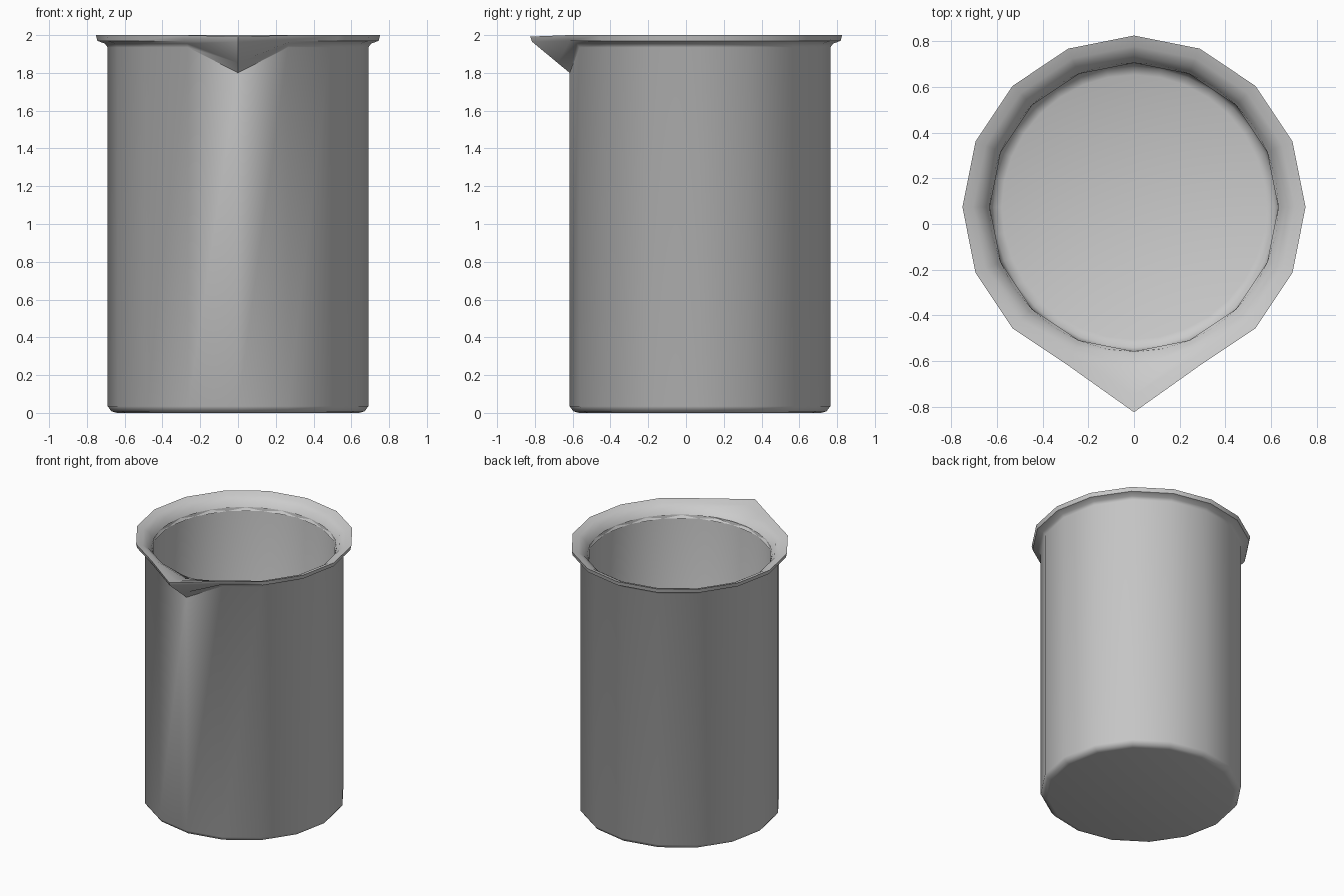
import bpy, bmesh, math

if "Cube" in bpy.data.objects:
    bpy.data.objects.remove(bpy.data.objects["Cube"])

CY = 0.074  # centre of the body in y; the spout balances it at the front


def lathe(name, profile, sides, cap_start=False, cap_end=False, adjust=None, angle=40):
    """Spin (radius, z) points round the vertical axis; adjust moves front points."""
    bm = bmesh.new()
    rings = []
    for k, (r, z) in enumerate(profile):
        ring = []
        for i in range(sides):
            a = 2 * math.pi * i / sides - math.pi / 2
            co = (r * math.cos(a), CY + r * math.sin(a), z)
            if i == 0 and adjust and k in adjust:
                co = (0, *adjust[k])
            ring.append(bm.verts.new(co))
        rings.append(ring)
    for lo, hi in zip(rings, rings[1:]):
        for i in range(sides):
            j = (i + 1) % sides
            bm.faces.new((lo[i], lo[j], hi[j], hi[i]))
    if cap_start:
        bm.faces.new(rings[0][::-1])
    if cap_end:
        bm.faces.new(rings[-1])
    mesh = bpy.data.meshes.new(name)
    bm.to_mesh(mesh)
    bm.free()
    ob = bpy.data.objects.new(name, mesh)
    bpy.context.collection.objects.link(ob)
    bpy.ops.object.select_all(action='DESELECT')
    bpy.context.view_layer.objects.active = ob
    ob.select_set(True)
    bpy.ops.object.shade_smooth_by_angle(angle=math.radians(angle))
    return ob


# Outer wall, flared rim and pulled-out pouring spout
shell = [(0.64, 0), (0.67, 0.008), (0.69, 0.035), (0.69, 1.935),
         (0.705, 1.955), (0.745, 1.97), (0.752, 2.0),
         (0.705, 1.985), (0.665, 1.96), (0.645, 1.92), (0.632, 1.90)]
spout = {3: (-0.616, 1.80), 4: (-0.68, 1.853), 5: (-0.815, 1.965),
         6: (-0.825, 1.992), 7: (-0.75, 1.977), 8: (-0.64, 1.953)}
lathe("beaker_shell", shell, 16, cap_start=True, adjust=spout)

# Rounder inner cavity with its floor
cavity = [(0.634, 1.925), (0.632, 1.90), (0.63, 0.10), (0.615, 0.065), (0.58, 0.05)]
lathe("inner_cavity", cavity, 32, cap_end=True, angle=60)
